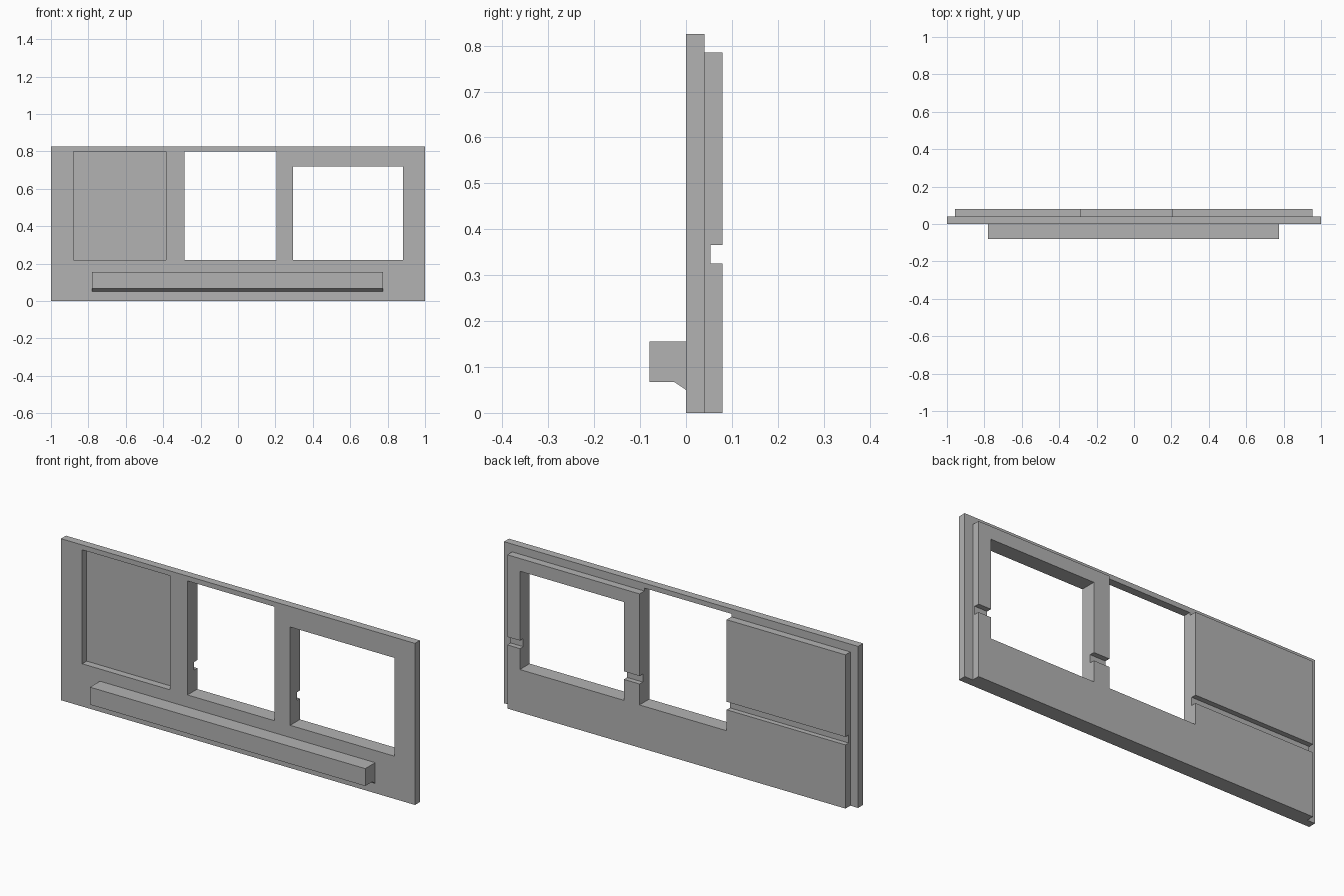
import bpy

if "Cube" in bpy.data.objects:
    bpy.data.objects.remove(bpy.data.objects["Cube"])

# Single plain grey for the whole model
grey = bpy.data.materials.new("grey")
grey.diffuse_color = (0.45, 0.45, 0.45, 1)
grey.use_nodes = True
grey.node_tree.nodes["Principled BSDF"].inputs["Base Color"].default_value = grey.diffuse_color


def prism(name, profile, x0, x1):
    """Extrude a counter-clockwise (y, z) profile along x."""
    n = len(profile)
    verts = [(x, y, z) for x in (x0, x1) for y, z in profile]
    faces = [tuple(reversed(range(n))), tuple(range(n, 2 * n))]
    faces += [(i, (i + 1) % n, n + (i + 1) % n, n + i) for i in range(n)]
    mesh = bpy.data.meshes.new(name)
    mesh.from_pydata(verts, [], faces)
    mesh.materials.append(grey)
    obj = bpy.data.objects.new(name, mesh)
    bpy.context.collection.objects.link(obj)
    return obj


def box(name, x0, x1, y0, y1, z0, z1):
    return prism(name, [(y0, z0), (y1, z0), (y1, z1), (y0, z1)], x0, x1)


def combine(target, tool, operation):
    """Apply a boolean and discard the tool."""
    mod = target.modifiers.new(operation, 'BOOLEAN')
    mod.object, mod.operation, mod.solver = tool, operation, 'EXACT'
    graph = bpy.context.evaluated_depsgraph_get()
    result = bpy.data.meshes.new_from_object(target.evaluated_get(graph))
    target.modifiers.clear()
    target.data = result
    bpy.data.objects.remove(tool)


# Front sheet with the smaller backing sheet behind it
panel = box("wall_panel", -1, 1, 0, 0.04, 0, 0.825)
backing = box("backing", -0.956, 0.954, 0.02, 0.079, 0, 0.785)

# Horizontal groove along the back
combine(backing, box("groove", -1.1, 1.1, 0.053, 0.2, 0.325, 0.366), 'DIFFERENCE')
combine(panel, backing, 'UNION')

# Blind recess, tall opening and window opening
combine(panel, box("recess", -0.88, -0.385, -0.1, 0.036, 0.218, 0.80), 'DIFFERENCE')
combine(panel, box("tall_opening", -0.285, 0.207, -0.1, 0.2, 0.218, 0.80), 'DIFFERENCE')
combine(panel, box("window", 0.295, 0.883, -0.1, 0.2, 0.218, 0.72), 'DIFFERENCE')

# Front ledge with a small chamfer beneath, merged into the panel
ledge = prism("ledge", [(-0.08, 0.067), (-0.025, 0.067), (0, 0.05), (0.02, 0.05),
                        (0.02, 0.156), (-0.08, 0.156)], -0.78, 0.775)
combine(panel, ledge, 'UNION')
